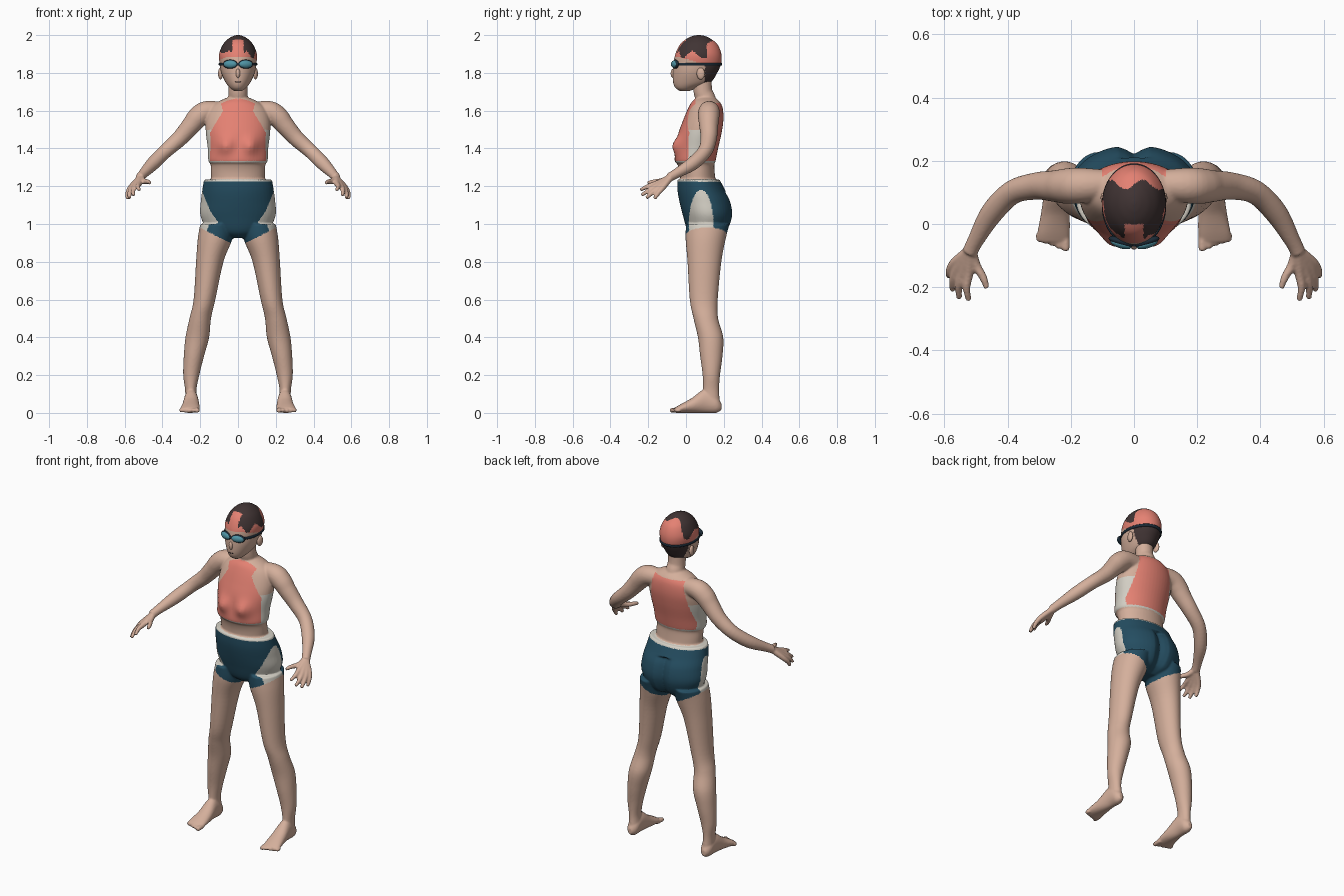
import bpy, bmesh, math
from mathutils import Vector

default = bpy.data.objects.get("Cube")
if default:
    bpy.data.objects.remove(default)


# ---------- materials ----------
def material(name, r, g, b):
    mat = bpy.data.materials.new(name)
    mat.use_nodes = True
    mat.diffuse_color = (r, g, b, 1)
    shader = next(n for n in mat.node_tree.nodes if n.type == 'BSDF_PRINCIPLED')
    shader.inputs["Base Color"].default_value = (r, g, b, 1)
    return mat


skin = material("skin", .66, .43, .33)
coral = material("coral fabric", .78, .22, .17)
navy = material("navy fabric", .018, .075, .12)
white = material("off white fabric", .66, .63, .56)
hair = material("dark hair", .052, .034, .034)
lens = material("goggle lens", .08, .3, .38)
rubber = material("goggle rubber", .012, .025, .04)


# ---------- helpers ----------
def smooth_path(points, steps):
    """Catmull-Rom interpolation of tuples of any length."""
    pts = [points[0], *points, points[-1]]
    out = []
    for a, b, c, d in zip(pts, pts[1:], pts[2:], pts[3:]):
        for i in range(steps):
            t = i / steps
            out.append([q + t / 2 * (r - p + t * (2 * p - 5 * q + 4 * r - s
                        + t * (3 * (q - r) + s - p))) for p, q, r, s in zip(a, b, c, d)])
    return out + [list(points[-1])]


def finish(name, bm, mats):
    bmesh.ops.recalc_face_normals(bm, faces=bm.faces)
    mesh = bpy.data.meshes.new(name)
    bm.to_mesh(mesh)
    bm.free()
    for mat in mats:
        mesh.materials.append(mat)
    for poly in mesh.polygons:
        poly.use_smooth = True
    obj = bpy.data.objects.new(name, mesh)
    bpy.context.scene.collection.objects.link(obj)
    return obj


def loft(name, rings, mats, side=1):
    """Closed skin over rings of points, mirrored in x when side is -1."""
    bm = bmesh.new()
    rows = [[bm.verts.new((p.x * side, p.y, p.z)) for p in ring] for ring in rings]
    for low, high in zip(rows, rows[1:]):
        for i in range(len(low)):
            bm.faces.new((low[i - 1], low[i], high[i], high[i - 1]))
    bm.faces.new(rows[0])
    bm.faces.new(rows[-1])
    return finish(name, bm, mats)


def angles(count):
    return [2 * math.pi * i / count for i in range(count)]


def stack(name, sections, mats, side=1, steps=6, count=48, lying=False):
    """Ellipse sections: position, x from-to, depth from-to."""
    rings = []
    for t, x0, x1, d0, d1 in smooth_path(sections, steps):
        ring = []
        for a in angles(count):
            x = (x0 + x1) / 2 + (x1 - x0) / 2 * math.cos(a)
            d = (d0 + d1) / 2 + (d1 - d0) / 2 * math.sin(a)
            ring.append(Vector((x, t, d) if lying else (x, d, t)))
        rings.append(ring)
    return loft(name, rings, mats, side)


def symmetric(sections):
    return [(z, -x, x, front, back) for z, x, front, back in sections]


def tube(name, points, mats, side=1, steps=5, count=20):
    """Round tube along x, y, z, radius points."""
    path = smooth_path(points, steps)
    spots = [Vector(p[:3]) for p in path]
    rings = []
    for i, p in enumerate(path):
        ahead = spots[min(i + 1, len(spots) - 1)] - spots[max(i - 1, 0)]
        turn = ahead.to_track_quat('Z', 'Y')
        rings.append([spots[i] + turn @ Vector((math.cos(a), math.sin(a), 0)) * p[3]
                      for a in angles(count)])
    return loft(name, rings, mats, side)


def ball(name, centre, size, mat, turn=0):
    bm = bmesh.new()
    bmesh.ops.create_uvsphere(bm, u_segments=24, v_segments=16, radius=1)
    obj = finish(name, bm, [mat])
    obj.location, obj.scale, obj.rotation_euler.z = centre, size, turn
    return obj


# ---------- torso with bust, pelvis with cleft, neck ----------
torso = stack("torso", symmetric([
    (1.2, .14, -.03, .16), (1.27, .143, -.033, .152), (1.315, .145, -.045, .15),
    (1.335, .157, -.06, .157), (1.4, .16, -.052, .17), (1.48, .17, -.04, .188),
    (1.55, .17, -.015, .198), (1.61, .15, .01, .195), (1.645, .11, .03, .18),
    (1.67, .055, .06, .15)]), [skin])
for v in torso.data.vertices:
    if v.co.y < .04:
        v.co.y -= .032 * math.exp(-((abs(v.co.x) - .068) / .042) ** 2
                                  - ((v.co.z - 1.415) / .045) ** 2)
pelvis = stack("pelvis", symmetric([
    (.925, .05, .05, .17), (.96, .15, .01, .22), (1.04, .198, -.015, .25),
    (1.12, .197, -.035, .24), (1.18, .189, -.045, .207), (1.235, .18, -.046, .178)]), [skin])
for v in pelvis.data.vertices:
    if v.co.y > .1 and v.co.z < 1.17:
        v.co.y -= .03 * math.exp(-(v.co.x / .03) ** 2)
neck = tube("neck", [(0, .11, 1.6, .065), (0, .105, 1.66, .053),
                     (0, .09, 1.7, .05), (0, .085, 1.78, .05)], [skin])
parts = [torso, pelvis, neck]

# ---------- limbs ----------
fingers = [[(.523, -.155, 1.215), (.53, -.2, 1.2), (.523, -.242, 1.18)],
           [(.542, -.15, 1.205), (.555, -.195, 1.18), (.553, -.235, 1.152)],
           [(.557, -.138, 1.198), (.573, -.18, 1.165), (.574, -.21, 1.137)],
           [(.568, -.122, 1.193), (.584, -.15, 1.16), (.585, -.167, 1.133)]]
thumb = [(.5, -.13, 1.228), (.477, -.17, 1.224), (.466, -.203, 1.218)]
for side in (1, -1):
    parts.append(stack("leg", [
        (.05, .213, .28, .085, .18), (.12, .22, .28, .09, .175), (.2, .205, .29, .088, .18),
        (.3, .18, .287, .075, .193), (.4, .153, .278, .063, .197), (.5, .143, .257, .04, .17),
        (.6, .12, .235, .02, .168), (.8, .077, .222, .008, .187),
        (.92, .03, .213, -.002, .21), (1, .02, .2, 0, .23)], [skin], side))
    parts.append(stack("foot", [
        (.187, .235, .262, .015, .05), (.16, .215, .28, 0, .09), (.1, .211, .285, 0, .125),
        (.03, .204, .295, 0, .078), (-.03, .203, .306, 0, .045), (-.058, .208, .302, 0, .028)],
        [skin], side, lying=True))
    for i in range(5):
        x, tip = .216 + .021 * i, -.085 + .008 * i
        r = .013 if i == 0 else .011
        parts.append(tube("toe", [(x, -.03, .016, r), (x, tip + .015, .014, r),
                                  (x, tip, .011, r * .8)], [skin], side))
    parts.append(tube("arm", [
        (.07, .125, 1.6, .045), (.165, .122, 1.595, .056), (.212, .12, 1.565, .056),
        (.25, .12, 1.52, .05), (.31, .12, 1.452, .043), (.385, .1, 1.385, .038),
        (.45, .035, 1.32, .036), (.5, -.05, 1.268, .026), (.52, -.09, 1.245, .024)],
        [skin], side, count=32))
    for finger in fingers + [thumb]:
        path = [(.516, -.08, 1.248, .017)]
        path += [(*p, r) for p, r in zip(finger, (.015, .0125, .009))]
        parts.append(tube("finger", path, [skin], side))

# ---------- fuse everything into one smooth body ----------
bpy.ops.object.select_all(action='DESELECT')
for part in parts:
    part.select_set(True)
bpy.context.view_layer.objects.active = torso
bpy.ops.object.join()
body = torso
body.name = "body"
remesh = body.modifiers.new("fuse", 'REMESH')
remesh.mode = 'VOXEL'
remesh.voxel_size = .0055
relax = body.modifiers.new("relax", 'SMOOTH')
relax.factor, relax.iterations = .5, 4
for name in ("fuse", "relax"):
    bpy.ops.object.modifier_apply(modifier=name)
body.data.materials.clear()
palette = [skin, coral, navy, white]
for mat in palette:
    body.data.materials.append(mat)


# ---------- swimwear colours ----------
def front_edge(z):
    if z > 1.6:
        return .078 + .4 * (z - 1.6)
    return min(.147, .078 + .6 * (1.6 - z))


def swimwear(c):
    x, y, z = abs(c.x), c.y, c.z
    if z < 1.238 and x < .26:
        if z < .9 + .5 * max(0, x - .04):
            return skin
        if z > 1.222:
            return white
        panel = ((y - .08) / .065) ** 2 + ((z - 1) / .18) ** 2 < 1
        return white if panel and x > .1 else navy
    if 1.325 < z < 1.662 and x < .185:
        if z < 1.334:
            return white
        if y < .05 and x < front_edge(z):
            return coral
        if y > .1 and z < 1.64 and x < .1 + .17 * (1.64 - z):
            return coral
        return white if z < 1.5 else skin
    return skin


for poly in body.data.polygons:
    poly.material_index = palette.index(swimwear(poly.center))
    poly.use_smooth = True


# ---------- head with cap and hair ----------
def headwear(c):
    x, y, z = abs(c.x), c.y, c.z
    if z < 1.84:
        return hair if y > .1 and z > 1.745 else skin
    if z < 1.885 - .25 * max(0, y + .05):
        return skin
    stripe = x < .03 and y < .0
    fringe = 1.895 + .02 * math.sin(70 * c.x + 40 * y)
    crown = y < .125 + .015 * math.sin(60 * c.x)
    return hair if crown and z > fringe and not stripe else coral


head_colours = [skin, coral, hair]
head = stack("head", symmetric([
    (1.703, .018, -.03, .015), (1.72, .042, -.055, .06), (1.75, .066, -.068, .13),
    (1.8, .088, -.07, .165), (1.85, .097, -.066, .186), (1.9, .1, -.056, .187),
    (1.95, .08, -.032, .167), (1.98, .052, .002, .132), (1.995, .025, .035, .1),
    (2, .006, .06, .075)]), head_colours, steps=9, count=96)
for poly in head.data.polygons:
    poly.material_index = head_colours.index(headwear(poly.center))
ball("nose", (0, -.068, 1.797), (.012, .013, .024), skin)
ball("mouth", (0, -.0665, 1.752), (.017, .003, .003), hair)

# ---------- goggles and ears ----------
stack("goggle_strap", symmetric([(1.838, .099, -.069, .188), (1.841, .102, -.072, .191),
                                 (1.85, .102, -.071, .192), (1.853, .1, -.069, .19)]),
      [rubber], steps=1, count=96)
for side, label in ((1, "left"), (-1, "right")):
    ball(label + "_goggle_rim", (.041 * side, -.056, 1.846), (.041, .014, .024), rubber, .3 * side)
    ball(label + "_goggle_lens", (.041 * side, -.062, 1.846), (.036, .015, .02), lens, .3 * side)
    ball(label + "_ear", (.093 * side, .078, 1.796), (.012, .022, .031), skin, -.2 * side)
